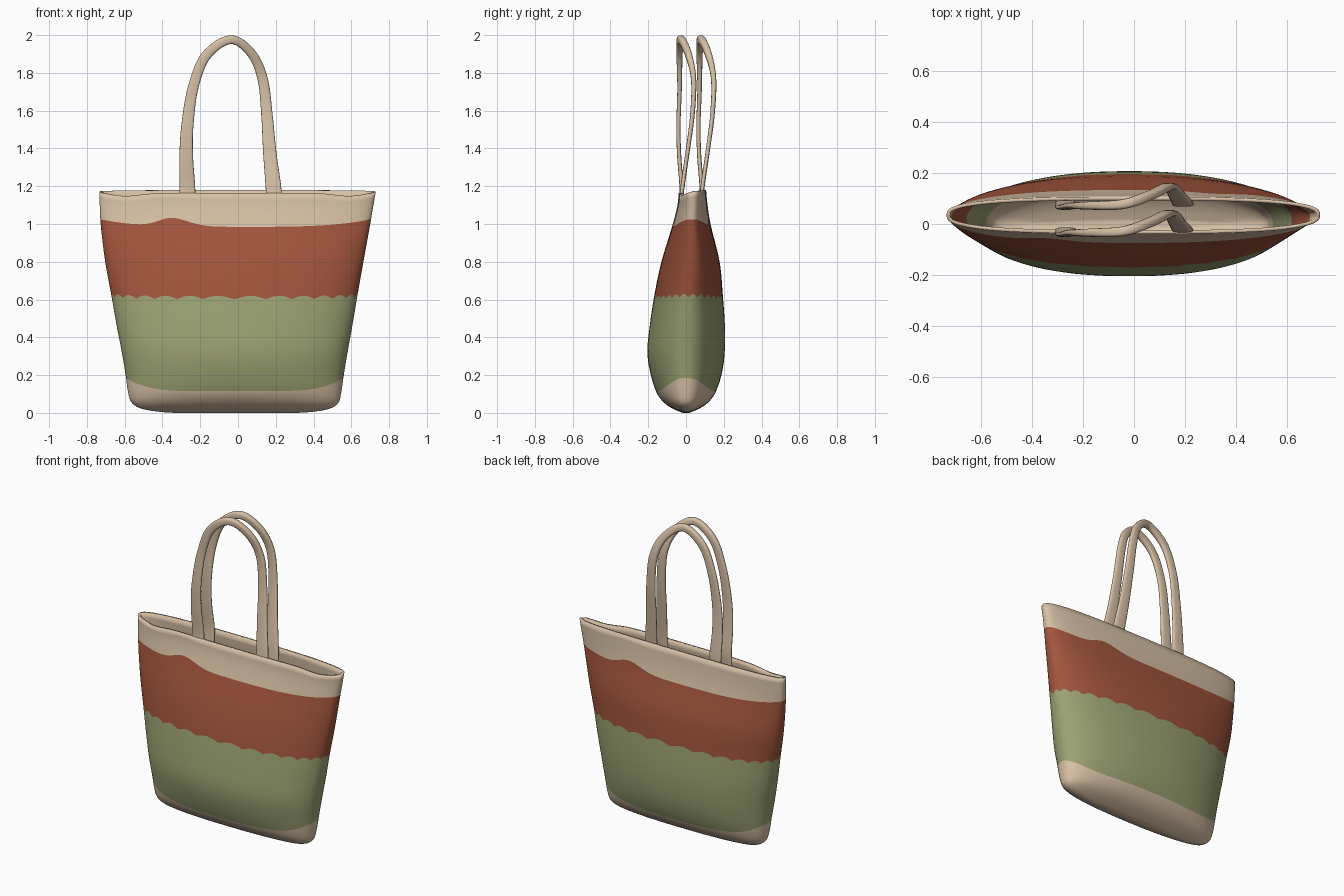
import bpy, bmesh, math
from mathutils import Vector

if "Cube" in bpy.data.objects:
    bpy.data.objects.remove(bpy.data.objects["Cube"])


def material(name, rgb):
    m = bpy.data.materials.new(name)
    m.diffuse_color = (*rgb, 1)
    m.use_nodes = True
    m.node_tree.nodes["Principled BSDF"].inputs["Base Color"].default_value = m.diffuse_color
    return m


BEIGE = material("beige canvas", (0.68, 0.53, 0.38))
GREEN = material("sage green", (0.33, 0.36, 0.17))
RED = material("rust red", (0.36, 0.09, 0.045))


def spline(table, t):
    """Smooth interpolation of rows (key, v1, v2, ...) at key t."""
    n = len(table)
    t = min(max(t, table[0][0]), table[-1][0])
    i = 0
    while i < n - 2 and t > table[i + 1][0]:
        i += 1

    def slope(j, k):
        a, b = table[max(j - 1, 0)], table[min(j + 1, n - 1)]
        return (b[k] - a[k]) / (b[0] - a[0])

    a, b = table[i], table[i + 1]
    h = b[0] - a[0]
    u = (t - a[0]) / h
    out = []
    for k in range(1, len(a)):
        out.append((2*u**3 - 3*u*u + 1) * a[k] + (u**3 - 2*u*u + u) * h * slope(i, k)
                   + (3*u*u - 2*u**3) * b[k] + (u**3 - u*u) * h * slope(i + 1, k))
    return out


def superellipse(angle, n):
    c, s = math.cos(angle), math.sin(angle)
    return (math.copysign(abs(c) ** (2 / n), c), math.copysign(abs(s) ** (2 / n), s))


def make_object(name, bm, mats):
    bmesh.ops.recalc_face_normals(bm, faces=bm.faces)
    mesh = bpy.data.meshes.new(name)
    bm.to_mesh(mesh)
    bm.free()
    for m in mats:
        mesh.materials.append(m)
    ob = bpy.data.objects.new(name, mesh)
    bpy.context.collection.objects.link(ob)
    for o in bpy.context.selected_objects:
        o.select_set(False)
    ob.select_set(True)
    bpy.context.view_layer.objects.active = ob
    bpy.ops.object.shade_smooth_by_angle(angle=math.radians(50))
    return ob


# Body outline: height, left x, right x, front y, back y, section exponent
outline = [
    (0.0, -0.32, 0.30, -0.012, 0.012, 2.4),
    (0.006, -0.42, 0.40, -0.032, 0.032, 2.4),
    (0.02, -0.505, 0.48, -0.065, 0.065, 2.4),
    (0.05, -0.56, 0.53, -0.112, 0.112, 2.4),
    (0.10, -0.58, 0.545, -0.152, 0.152, 2.3),
    (0.20, -0.595, 0.56, -0.186, 0.188, 2.2),
    (0.32, -0.615, 0.58, -0.205, 0.205, 2.2),
    (0.46, -0.642, 0.605, -0.192, 0.206, 2.2),
    (0.62, -0.67, 0.632, -0.168, 0.195, 2.2),
    (0.80, -0.703, 0.664, -0.130, 0.178, 2.3),
    (1.00, -0.727, 0.700, -0.070, 0.130, 2.5),
    (1.10, -0.732, 0.717, -0.045, 0.114, 2.7),
    (1.20, -0.735, 0.734, -0.036, 0.105, 3.0),
]
outline = [(math.sqrt(r[0]), *r[1:]) for r in outline]

# Band edges, as heights that vary round the bag
def base_edge(a):
    return 0.115 + 0.07 * abs(math.cos(a)) ** 5


def middle_edge(a):
    return 0.602 + 0.018 * abs(math.sin(14 * a)) + 0.01 * abs(math.cos(a)) ** 6


def upper_edge(a):
    c = math.cos(a) * (1 if math.sin(a) < 0 else -1)      # mirrored on the back
    return 0.985 + 0.045 * math.exp(-((c + 0.38) / 0.16) ** 2) + 0.04 * abs(c) ** 3


def rim_edge(a):
    c, s = math.cos(a), math.sin(a)
    return 1.172 + 0.008 * s - 0.018 * math.exp(-((abs(c) - 0.75) / 0.2) ** 2) * (s < 0)


SIDES = 224
edges = [lambda a: 0.0, base_edge, middle_edge, upper_edge, rim_edge]
steps = [12, 10, 9, 5]
band_material = [0, 1, 2, 0]

bm = bmesh.new()
rings, ring_mat = [], []
for band in range(4):
    for k in range(steps[band] + (band == 3)):
        t = k / steps[band]
        if band == 0:
            t = t * t
        ring = []
        for i in range(SIDES):
            a = 2 * math.pi * i / SIDES
            z = edges[band](a) * (1 - t) + edges[band + 1](a) * t
            xl, xr, yf, yb, n = spline(outline, math.sqrt(z))
            ex, ey = superellipse(a, n)
            ring.append(bm.verts.new(((xl + xr) / 2 + (xr - xl) / 2 * ex,
                                      (yf + yb) / 2 + (yb - yf) / 2 * ey, z)))
        rings.append(ring)
        ring_mat.append(band_material[band])
for r in range(len(rings) - 1):
    for i in range(SIDES):
        j = (i + 1) % SIDES
        f = bm.faces.new((rings[r][i], rings[r][j], rings[r + 1][j], rings[r + 1][i]))
        f.material_index = ring_mat[r]
bm.faces.new(rings[0][::-1])
body = make_object("bag_body", bm, [BEIGE, GREEN, RED])
wall = body.modifiers.new("wall", 'SOLIDIFY')
wall.thickness = 0.014
wall.offset = -1

# Handle path: step, x, y, z, width across, thickness in y
strap = [
    (0, -0.268, -0.028, 1.10, 0.086, 0.020),
    (1, -0.268, -0.024, 1.20, 0.082, 0.022),
    (2, -0.274, -0.036, 1.36, 0.072, 0.022),
    (3, -0.268, -0.040, 1.52, 0.064, 0.022),
    (4, -0.238, -0.034, 1.72, 0.056, 0.024),
    (5, -0.170, -0.034, 1.89, 0.052, 0.032),
    (6, -0.040, -0.028, 1.976, 0.046, 0.038),
    (7, 0.070, 0.010, 1.905, 0.048, 0.036),
    (8, 0.130, 0.040, 1.77, 0.054, 0.028),
    (9, 0.153, 0.034, 1.58, 0.060, 0.024),
    (10, 0.168, 0.008, 1.38, 0.070, 0.022),
    (11, 0.187, -0.018, 1.20, 0.082, 0.022),
    (12, 0.192, -0.028, 1.10, 0.086, 0.020),
]


def make_handle(name, y_shift):
    bm = bmesh.new()
    rings, count, sides = [], 96, 20
    for k in range(count + 1):
        t = 12 * k / count
        x, y, z, w, d = spline(strap, t)
        p0 = Vector(spline(strap, t - 0.05)[:3])
        p1 = Vector(spline(strap, t + 0.05)[:3])
        tangent = (p1 - p0).normalized()
        across = tangent.cross(Vector((0, 1, 0))).normalized()
        depth = across.cross(tangent).normalized()
        centre = Vector((x, y + y_shift, z))
        ring = []
        for i in range(sides):
            ex, ey = superellipse(2 * math.pi * i / sides, 3.0)
            ring.append(bm.verts.new(centre + across * ex * w / 2 + depth * ey * d / 2))
        rings.append(ring)
    for a, b in zip(rings, rings[1:]):
        for i in range(sides):
            j = (i + 1) % sides
            bm.faces.new((a[i], a[j], b[j], b[i]))
    bm.faces.new(rings[0][::-1])
    bm.faces.new(rings[-1])
    make_object(name, bm, [BEIGE])


make_handle("front_handle", 0.0)
make_handle("back_handle", 0.106)
